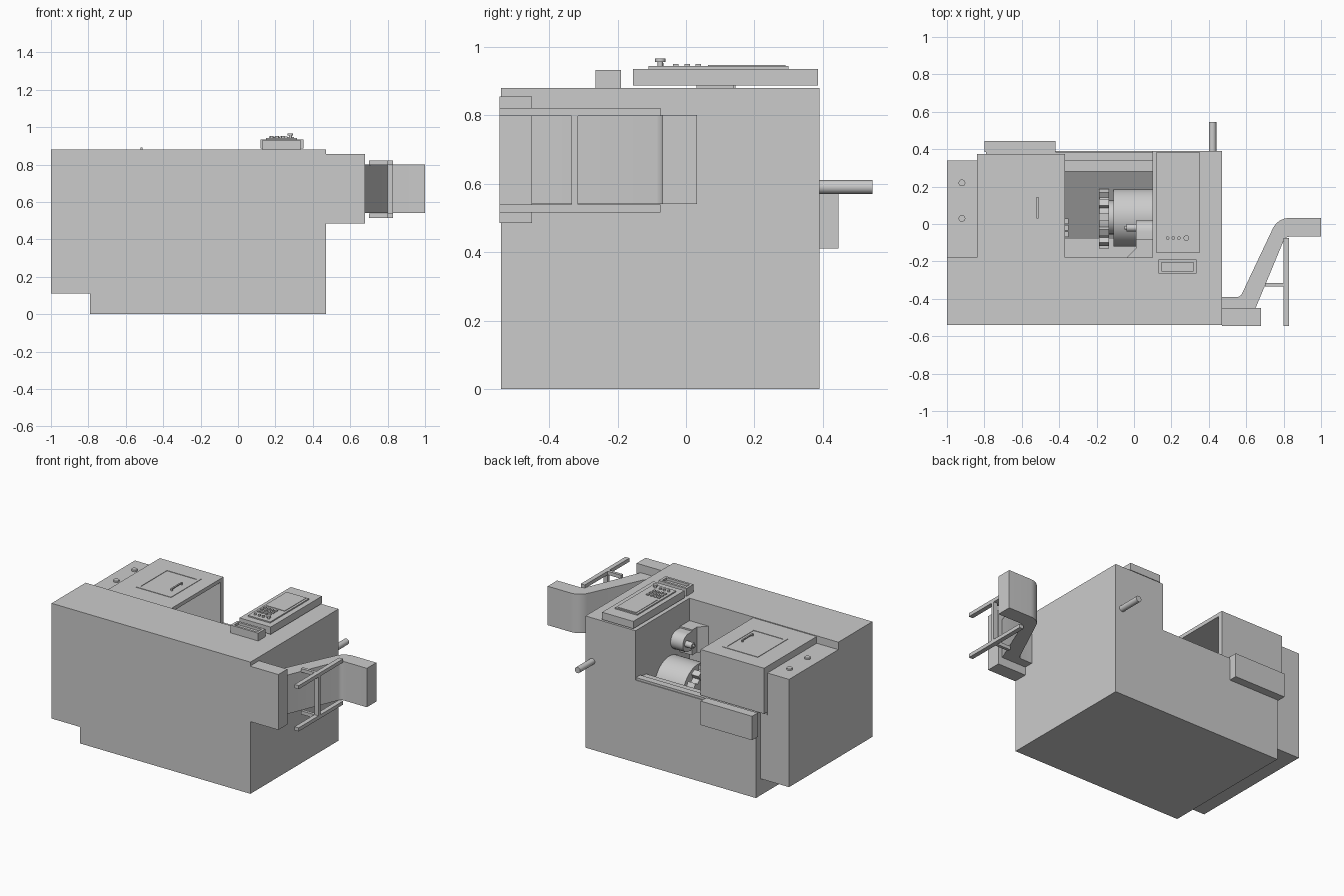
import bpy, bmesh, math
from mathutils import Matrix, Vector

cube = bpy.data.objects.get("Cube")
if cube:
    bpy.data.objects.remove(cube, do_unlink=True)

GREY = (0.6, 0.6, 0.6, 1.0)
grey = bpy.data.materials.new("machine grey")
grey.use_nodes = True
grey.diffuse_color = GREY
grey.node_tree.nodes["Principled BSDF"].inputs["Base Color"].default_value = GREY


def finish(name, bm, smooth=False):
    bmesh.ops.recalc_face_normals(bm, faces=bm.faces[:])
    mesh = bpy.data.meshes.new(name)
    bm.to_mesh(mesh)
    bm.free()
    mesh.materials.append(grey)
    ob = bpy.data.objects.new(name, mesh)
    bpy.context.collection.objects.link(ob)
    if smooth:
        bpy.ops.object.select_all(action='DESELECT')
        ob.select_set(True)
        bpy.context.view_layer.objects.active = ob
        bpy.ops.object.shade_smooth_by_angle(angle=math.radians(35))
    return ob


def box(name, x, y, z):
    """Box from (low, high) ranges on each axis."""
    bm = bmesh.new()
    bmesh.ops.create_cube(bm, size=1)
    for v in bm.verts:
        v.co = Vector([(r[0] + r[1]) / 2 + c * (r[1] - r[0]) for r, c in zip((x, y, z), v.co)])
    return finish(name, bm)


def cyl(name, centre, radius, length, axis='z', sides=32):
    bm = bmesh.new()
    bmesh.ops.create_cone(bm, cap_ends=True, segments=sides, radius1=radius,
                          radius2=radius, depth=length)
    turn = {'x': Matrix.Rotation(math.pi / 2, 4, 'Y'),
            'y': Matrix.Rotation(math.pi / 2, 4, 'X'), 'z': Matrix()}[axis]
    bm.transform(Matrix.Translation(centre) @ turn)
    return finish(name, bm, True)


def prism(name, points, low, high, axis='z', smooth=False):
    """Extrude an (x, y) outline along z, or a (y, z) outline along x."""
    bm = bmesh.new()
    place = (lambda a, b: (a, b, low)) if axis == 'z' else (lambda a, b: (low, a, b))
    face = bm.faces.new([bm.verts.new(place(a, b)) for a, b in points])
    ext = bmesh.ops.extrude_face_region(bm, geom=[face])
    step = Vector((0, 0, high - low)) if axis == 'z' else Vector((high - low, 0, 0))
    bmesh.ops.translate(bm, vec=step,
                        verts=[g for g in ext["geom"] if isinstance(g, bmesh.types.BMVert)])
    return finish(name, bm, smooth)


def arc(cx, cy, r, start, end, n):
    return [(cx + r * math.cos(math.radians(start + (end - start) * i / n)),
             cy + r * math.sin(math.radians(start + (end - start) * i / n))) for i in range(n + 1)]


def cut(target, cutter):
    mod = target.modifiers.new("cut", 'BOOLEAN')
    mod.object = cutter
    mod.solver = 'EXACT'
    cutter.hide_render = True
    cutter.hide_set(True)
    cutter.display_type = 'WIRE'


# Main body with the sloping work chamber
body = box("main_body", (-.79, .47), (-.54, .39), (0, .55))
cavity = prism("chamber_cutter", [(-.18, .7), (-.18, .3), (-.08, .3), (.28, .52), (.28, .7)],
               -.78, .10, 'x')
cut(body, cavity)
box("lower_front_panel", (-1, .47), (-.54, -.18), (.11, .88))
box("side_cabinet", (-1, -.84), (-.18, .34), (.11, .83))
box("cabinet_filler", (-.84, -.79), (-.18, .34), (.11, .55))
box("panel_column", (.10, .47), (-.18, .39), (.55, .88))
box("chamber_rail", (-.79, .10), (.34, .385), (.55, .565))
for y in (.03, .22):
    cyl("cabinet_button", (-.92, y, .833), .018, .016)

# Sliding door, a shell open towards the chamber
box("door_front", (-.84, -.37), (-.18, .375), (.85, .875))
box("door_top", (-.84, -.37), (.345, .375), (.57, .85))
box("door_end", (-.84, -.815), (-.18, .345), (.55, .85))
window = box("door_window_frame", (-.72, -.46), (-.05, .27), (.873, .878))
cut(window, box("window_cutter", (-.70, -.48), (-.03, .25), (.87, .89)))
box("door_handle", (-.52, -.51), (.03, .145), (.884, .89))
for y in (.035, .14):
    box("handle_post", (-.52, -.51), (y - .005, y + .005), (.87, .886))
box("door_drive_box", (-.80, -.42), (.385, .445), (.41, .57))

# Spindle and chuck
cyl("spindle_chuck", (-.56, -.02, .66), .075, .38, 'x')
for i in range(3):
    a = math.radians(90 + i * 120)
    y, z = -.02 + .04 * math.cos(a), .66 + .04 * math.sin(a)
    box("chuck_jaw", (-.38, -.35), (y - .014, y + .014), (z - .014, z + .014))

# Tool turret
TY, TZ = .035, .42
cyl("turret_drum", (-.005, TY, TZ), .155, .21, 'x', 48)
cyl("turret_neck", (-.12, TY, TZ), .09, .06, 'x')
cyl("turret_disc", (-.16, TY, TZ), .14, .05, 'x', 12)
for i in range(12):
    a = 2 * math.pi * i / 12
    bm = bmesh.new()
    bmesh.ops.create_cube(bm, size=1)
    bm.transform(Matrix.Translation((-.16, TY, TZ)) @ Matrix.Rotation(a, 4, 'X')
                 @ Matrix.Translation((0, .145, 0)) @ Matrix.Diagonal((.055, .04, .04, 1)))
    finish("tool_holder", bm)

# Tailstock with its quill
prism("tailstock_foot", [(-.04, -.18), (.1, -.18), (.1, -.08), (.01, -.08), (.01, -.13)], .56, .73)
prism("tailstock_head", [(-.08, .60), (-.04, .60)] + arc(-.04, .66, .06, -90, 90, 12) + [(-.08, .72)],
      .01, .10, 'x', True)
cyl("tailstock_quill", (-.01, -.02, .66), .02, .06, 'x', 24)
cyl("tailstock_point", (-.035, -.02, .66), .01, .03, 'x', 16)

# Control panel
box("panel_foot", (.18, .30), (.03, .14), (.878, .89))
box("panel_housing", (.12, .35), (-.155, .385), (.886, .935))
box("panel_plate", (.15, .315), (-.11, .30), (.93, .943))
box("panel_screen", (.165, .30), (.065, .29), (.94, .946))
for row in range(3):
    for col in range(4):
        x, y = .175 + col * .027, -.03 + row * .033
        box("panel_key", (x - .008, x + .008), (y - .008, y + .008), (.94, .949))
cyl("stop_button_stem", (.28, -.075, .95), .008, .02, sides=16)
cyl("stop_button", (.28, -.075, .96), .015, .01, sides=24)
for x in (.18, .21, .24):
    cyl("panel_knob", (x, -.075, .946), .009, .012, sides=16)
tray = box("panel_tray", (.13, .335), (-.265, -.19), (.88, .932))
cut(tray, box("tray_cutter", (.147, .318), (-.25, -.205), (.915, .95)))

# Signal lamp
cyl("signal_lamp", (.42, .465, .59), .02, .16, 'y', 24)

# Chip conveyor
box("conveyor_base", (.47, .68), (-.545, -.45), (.485, .855))
duct = ([(.45, -.45), (.45, -.39), (.55, -.39)] + arc(.55, -.36, .03, -90, -28, 4)[1:]
        + arc(.83, -.065, .097, 152, 90, 8) + [(1, .032), (1, -.068), (.83, -.068)]
        + arc(.83, -.10, .032, 90, 152, 4)[1:] + [(.65, -.45)])
prism("conveyor_duct", duct, .54, .80, smooth=True)

# Conveyor stand
for z in (.515, .797):
    box("stand_leg", (.80, .83), (-.545, -.075), (z, z + .024))
    box("stand_strut", (.70, .80), (-.335, -.315), (z, z + .024))
box("stand_cross_bar", (.80, .83), (-.335, -.315), (.539, .797))
